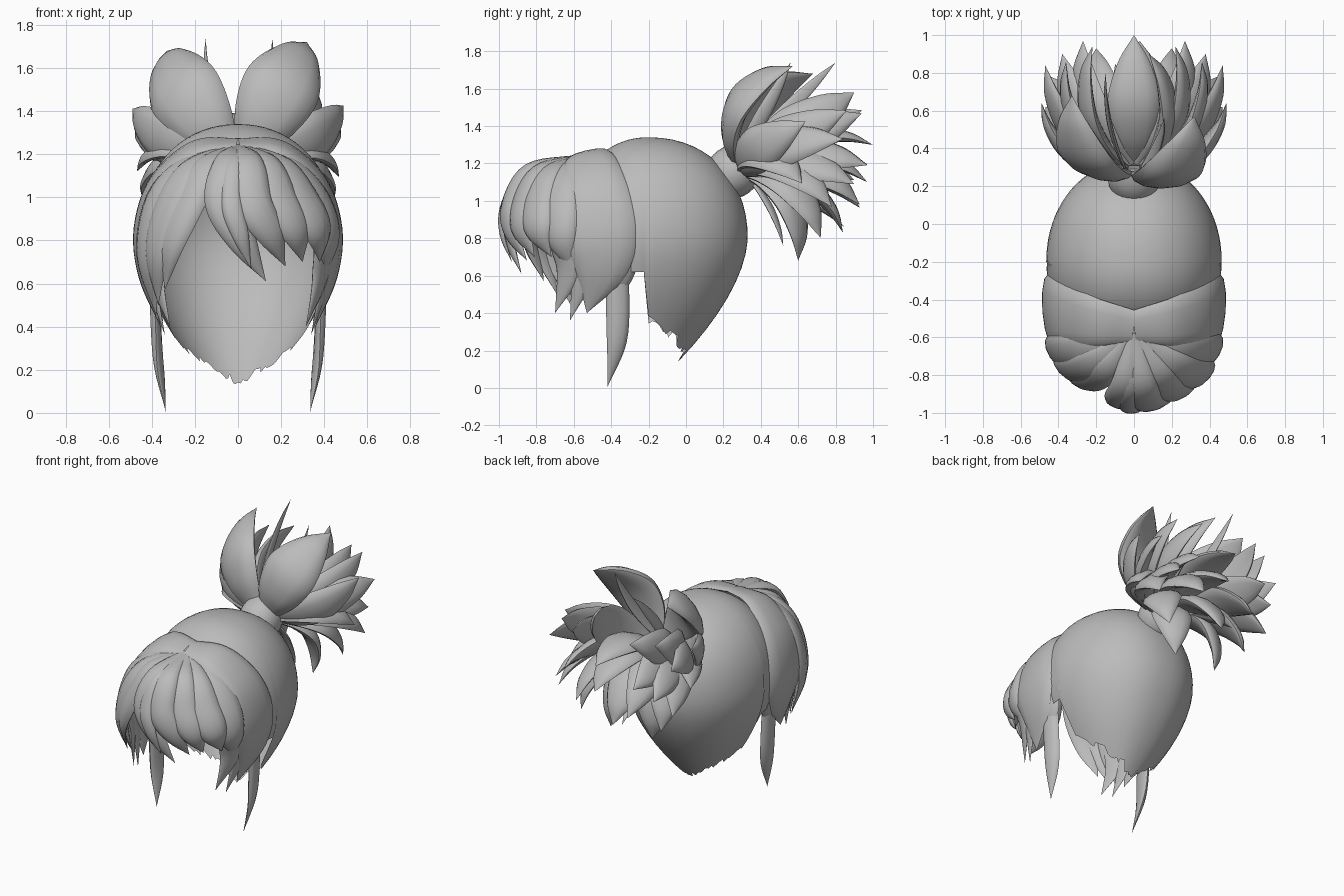
import bpy, bmesh, math, random
from mathutils import Vector

if "Cube" in bpy.data.objects:
    bpy.data.objects.remove(bpy.data.objects["Cube"])

random.seed(4)
hair = bpy.data.materials.new("hair_grey")
hair.diffuse_color = (0.5, 0.5, 0.5, 1)
hair.use_nodes = True
hair.node_tree.nodes["Principled BSDF"].inputs["Base Color"].default_value = hair.diffuse_color


def finish(name, bm, angle=60):
    bmesh.ops.remove_doubles(bm, verts=bm.verts, dist=0.0005)
    bmesh.ops.recalc_face_normals(bm, faces=bm.faces)
    me = bpy.data.meshes.new(name)
    bm.to_mesh(me)
    bm.free()
    me.materials.append(hair)
    ob = bpy.data.objects.new(name, me)
    bpy.context.collection.objects.link(ob)
    bpy.ops.object.select_all(action='DESELECT')
    ob.select_set(True)
    bpy.context.view_layer.objects.active = ob
    bpy.ops.object.shade_smooth_by_angle(angle=math.radians(angle))


def skin(bm, rings):
    for a, b in zip(rings, rings[1:]):
        for i in range(len(a)):
            j = (i + 1) % len(a)
            bm.faces.new((a[i], a[j], b[j], b[i]))


def spline(pts, steps=6):
    """Smooth path through points of (x, y, z, half width)."""
    p = [Vector(q) for q in pts]
    p = [2 * p[0] - p[1]] + p + [2 * p[-1] - p[-2]]
    out = []
    for a, b, c, d in zip(p, p[1:], p[2:], p[3:]):
        for k in range(steps):
            t = k / steps
            out.append(0.5 * (2 * b + (c - a) * t + (2 * a - 5 * b + 4 * c - d) * t * t
                              + (3 * b - a - 3 * c + d) * t ** 3))
    return out + [p[-2]]


def lock(name, pts, centre, thick=0.4, facing=None):
    """Tapered lens-shaped strand, broad side away from centre or along facing."""
    path = spline(pts)
    pos = [q.to_3d() for q in path]
    bm = bmesh.new()
    rings = []
    for i, q in enumerate(path):
        tan = (pos[min(i + 1, len(pos) - 1)] - pos[max(i - 1, 0)]).normalized()
        side = tan.cross(facing or pos[i] - Vector(centre)).normalized()
        up = side.cross(tan)
        w = max(q[3], 0)
        ring = []
        for k in range(12):
            a = k / 12 * math.tau
            h = math.sin(a) * w * thick
            ring.append(bm.verts.new(pos[i] + side * w * math.cos(a) + up * (h if h > 0 else h / 2)))
        rings.append(ring)
    skin(bm, rings)
    finish(name, bm)


def pair(name, pts, centre, thick):
    for label, s in (("right", 1), ("left", -1)):
        lock(f"{name}_{label}", [(s * x, y, z, w) for x, y, z, w in pts], centre, thick)


# Scalp shell, open at the face, ragged at the nape
cols, rows = 96, 22
ends = []
for c in range(cols):
    u = abs((c / cols * 360 + 180) % 360 - 180)
    if u <= 92:
        ends.append(0.13 + 0.21 * (u / 90) ** 1.5 + random.uniform(0, 0.05))
    else:
        ends.append(0.62 + 0.5 * min(1, max(0, (u - 105) / 40)))
bm = bmesh.new()
rings = []
for r in range(rows + 1):
    ring = []
    for c, end in enumerate(ends):
        z = 1.34 - (1.34 - end) * (1 - math.cos(r / rows * math.pi / 2))
        if z > 0.8:
            g = max(0, 1 - ((z - 0.8) / 0.54) ** 2.15) ** 0.47
        else:
            g = 1 - 0.72 * ((0.8 - z) / 0.67) ** 1.7
        a = c / cols * math.tau
        depth = 0.53 if math.cos(a) > 0 else 0.43
        x = math.copysign(abs(math.sin(a)) ** 0.9, math.sin(a))
        ring.append(bm.verts.new((0.465 * g * x, -0.2 + depth * g * math.cos(a), z)))
    rings.append(ring)
skin(bm, rings)
finish("scalp_shell", bm)

HEAD = (0, -0.42, 0.75)

# Broad sweeps from the parting down over each side
pair("side_sweep", [(0, -.545, 1.245, .09), (.2, -.52, 1.225, .13), (.37, -.48, 1.07, .17),
                    (.435, -.46, .85, .2), (.425, -.46, .64, .15), (.36, -.53, .4, 0)], HEAD, 0.24)

# Pointed tips layered along the sweep
for i, (y, end) in enumerate(((-.36, .42), (-.57, .36), (-.65, .40))):
    x = 0.44 - 0.5 * abs(y + 0.45) ** 1.5
    pair(f"sweep_tip_{i + 1}", [(x - .05, y, 1, .06), (x, y, .8, .09), (x - .02, y + .02, .62, .07),
                                (x - .08, y - .05, end, 0)], HEAD, 0.35)

# Long thin locks before the ears
pair("long_side_lock", [(.39, -.36, .8, .05), (.38, -.365, .55, .062),
                        (.365, -.37, .25, .055), (.335, -.42, .005, 0)], HEAD, 0.5)

# Bangs fanning from the parting: belly x, belly y, half width, tip
bangs = (
    (-.07, -.93, .085, (.13, -.88, .61)), (.07, -.94, .09, (.22, -.85, .68)),
    (.19, -.87, .10, (.30, -.81, .70)), (.29, -.79, .11, (.38, -.72, .70)),
    (.35, -.67, .12, (.39, -.60, .62)), (-.22, -.82, .085, (-.34, -.76, .57)),
    (-.30, -.76, .10, (-.37, -.69, .50)), (-.35, -.67, .12, (-.38, -.62, .45)),
    (-.03, -.965, .05, (.06, -.93, .67)),
)
for i, (bx, by, w, tip) in enumerate(bangs):
    belly, tip = Vector((bx, by, .98)), Vector(tip)
    low = belly.lerp(tip, .5) + Vector((bx * .12, -.03, 0))
    lock(f"bang_{i + 1}", [(bx * .05, -.575, 1.235, .025),
                           (bx * .62, -.6 + (by + .6) * .7, 1.17 - .1 * abs(bx), w * .85),
                           (*belly, w), (*low, w * .78), (*tip, 0)], HEAD, 0.5)

# Hair tie: a rounded band around the ponytail axis
AXIS = Vector((0, 0.8, 0.6))
UP = Vector((0, -0.6, 0.8))
bm = bmesh.new()
rings = []
for k in range(7):
    d = -0.08 + k * 0.03
    r = 0.12 + 0.02 * math.sin(k / 6 * math.pi)
    ring = []
    for j in range(24):
        a = j / 24 * math.tau
        ring.append(bm.verts.new(Vector((r * math.cos(a), .245, 1.15)) + AXIS * d + UP * r * math.sin(a)))
    rings.append(ring)
skin(bm, rings)
finish("hair_tie", bm)

# Ponytail: leaf-shaped strands that arch out of the tie and droop at the tip
ROOT = Vector((0, 0.29, 1.18))


def strand(name, tip, w, bulge, lateral=1.0, back=0.4):
    ray = Vector(tip) - ROOT
    out = (ray - AXIS * ray.dot(AXIS)).normalized()
    arch = Vector((out.x * lateral, back, max(out.z, .35)))
    arch = (arch - ray * arch.dot(ray) / ray.length_squared).normalized()
    pts = []
    for f, k, m in ((0, 0, .35), (.25, .75, .85), (.52, 1.05, 1), (.8, .68, .62), (1, 0, 0)):
        pts.append((*(ROOT + out * .05 * (1 - f) + ray * f + arch * bulge * k), w * m))
    lock(name, pts, ROOT, 0.45, arch)


# Two large upper leaves
strand("upper_leaf_left", (-.33, .68, 1.68), .18, .13, .45, -.5)
strand("upper_leaf_right", (.32, .57, 1.72), .18, .13, .35, -.5)

# Mirrored leaves around the sides, back and underside
side_tips = ((.49, .64, 1.42), (.47, .84, 1.33), (.47, .62, 1.10),
             (.44, .78, .98), (.22, .94, 1.48), (.27, .97, 1.2), (.2, .93, .97),
             (.16, .6, .68), (.31, .72, .8), (.36, .86, 1.5), (.38, .9, 1.1))
for i, (x, y, z) in enumerate(side_tips):
    for label, s in (("right", 1), ("left", -1)):
        drop = random.uniform(-.02, .02) if i != 7 else 0
        strand(f"ponytail_strand_{i + 1}_{label}", (s * x, y, z + drop), .125, .12 if z < 1.05 else .1)

# Centre strands and thin stray wisps
for i, tip in enumerate(((.08, .9, 1.58), (0, 1, 1.3), (.03, .97, 1.1), (-.02, .84, .83))):
    strand(f"centre_strand_{i + 1}", tip, .14, .1)
for i, tip in enumerate(((-.15, .8, 1.74), (.16, .56, 1.74), (.08, .52, .76), (-.1, .85, .86))):
    strand(f"stray_wisp_{i + 1}", tip, .04, .03)
